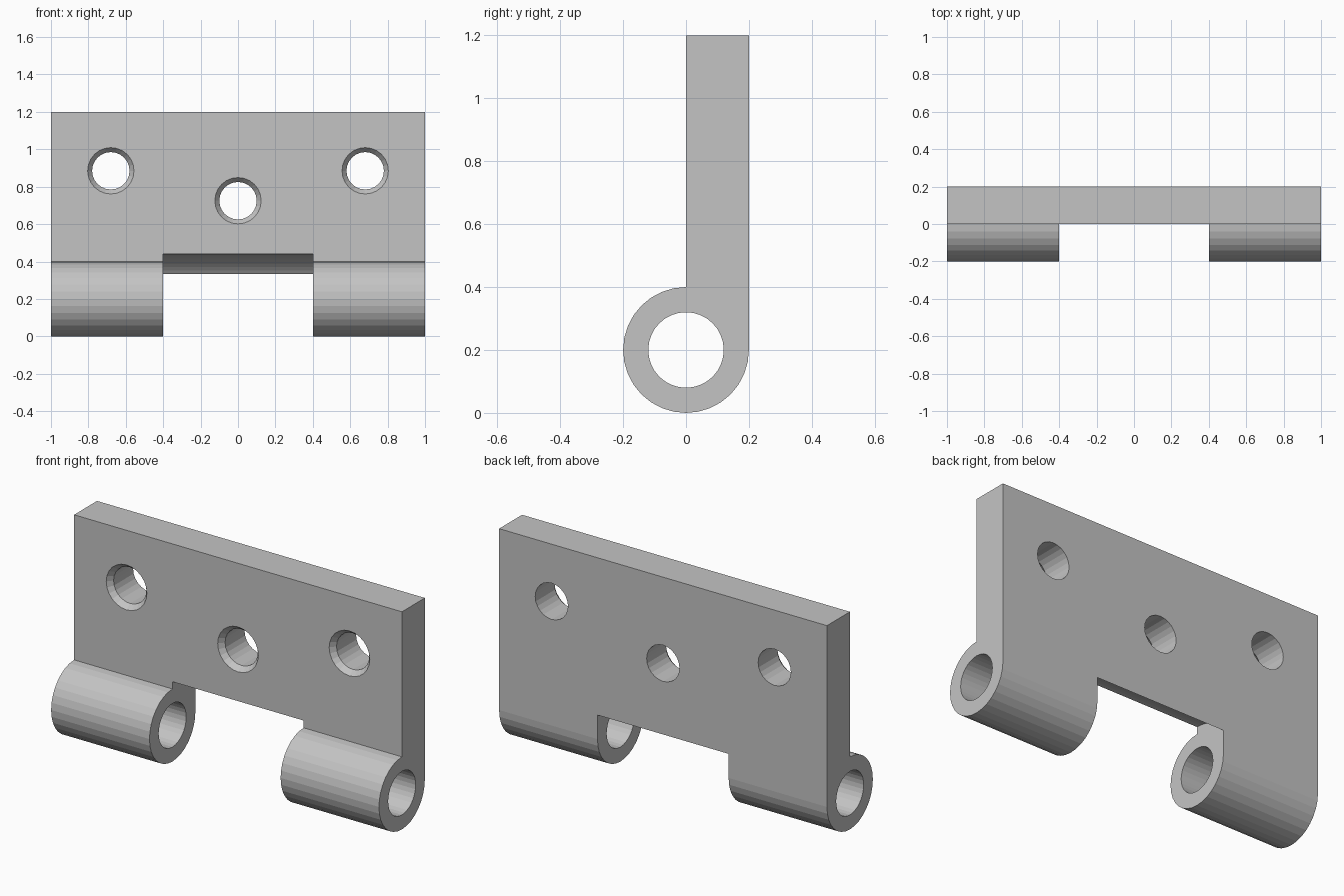
import bpy, bmesh, math
from mathutils import Vector

if "Cube" in bpy.data.objects:
    bpy.data.objects.remove(bpy.data.objects["Cube"])

steel = bpy.data.materials.new("plain grey")
steel.diffuse_color = (0.55, 0.55, 0.55, 1)
steel.use_nodes = True
steel.node_tree.nodes["Principled BSDF"].inputs["Base Color"].default_value = steel.diffuse_color


def finish(name, bm):
    bmesh.ops.recalc_face_normals(bm, faces=bm.faces)
    mesh = bpy.data.meshes.new(name)
    bm.to_mesh(mesh)
    bm.free()
    mesh.materials.append(steel)
    obj = bpy.data.objects.new(name, mesh)
    bpy.context.collection.objects.link(obj)
    return obj


def turned(name, centre, axis, rings, sides=32):
    """Closed turned solid along X or Y; rings are (position, radius)."""
    bm = bmesh.new()
    loops = []
    for pos, r in rings:
        loop = []
        for i in range(sides):
            a = 2 * math.pi * i / sides
            u, v = r * math.cos(a), r * math.sin(a)
            offset = (pos, u, v) if axis == 'X' else (u, pos, v)
            loop.append(bm.verts.new(Vector(centre) + Vector(offset)))
        loops.append(loop)
    for a, b in zip(loops, loops[1:]):
        for i in range(sides):
            j = (i + 1) % sides
            bm.faces.new((a[i], a[j], b[j], b[i]))
    bm.faces.new(loops[0])
    bm.faces.new(loops[-1])
    return finish(name, bm)


# Leaf and rolled barrel: one side profile extruded across the width
profile = [(0.2, 1.2), (0, 1.2)]
for i in range(25):
    a = math.radians(90 + 270 * i / 24)
    profile.append((0.2 * math.cos(a), 0.2 + 0.2 * math.sin(a)))
bm = bmesh.new()
face = bm.faces.new([bm.verts.new((-1, y, z)) for y, z in profile])
side = bmesh.ops.extrude_face_region(bm, geom=[face])
bmesh.ops.translate(bm, vec=(2, 0, 0),
                    verts=[g for g in side["geom"] if isinstance(g, bmesh.types.BMVert)])
leaf = finish("hinge_leaf", bm)

# Clearance between the knuckles, pin bore, and countersunk screw holes
cutters = [
    turned("knuckle_gap_cutter", (0, 0, 0.2), 'X', [(-0.4, 0.24), (0.4, 0.24)], 64),
    turned("pin_bore_cutter", (0, 0, 0.2), 'X', [(-1.1, 0.12), (1.1, 0.12)]),
]
for x, z in ((-0.68, 0.885), (0, 0.725), (0.68, 0.885)):
    cutters.append(turned("screw_hole_cutter", (x, 0, z), 'Y',
                          [(-0.02, 0.14), (0.03, 0.1), (0.3, 0.1)], 24))

bpy.context.view_layer.objects.active = leaf
for cutter in cutters:
    mod = leaf.modifiers.new("cut", 'BOOLEAN')
    mod.operation = 'DIFFERENCE'
    mod.solver = 'EXACT'
    mod.object = cutter
    bpy.ops.object.modifier_apply(modifier=mod.name)
    bpy.data.objects.remove(cutter)
